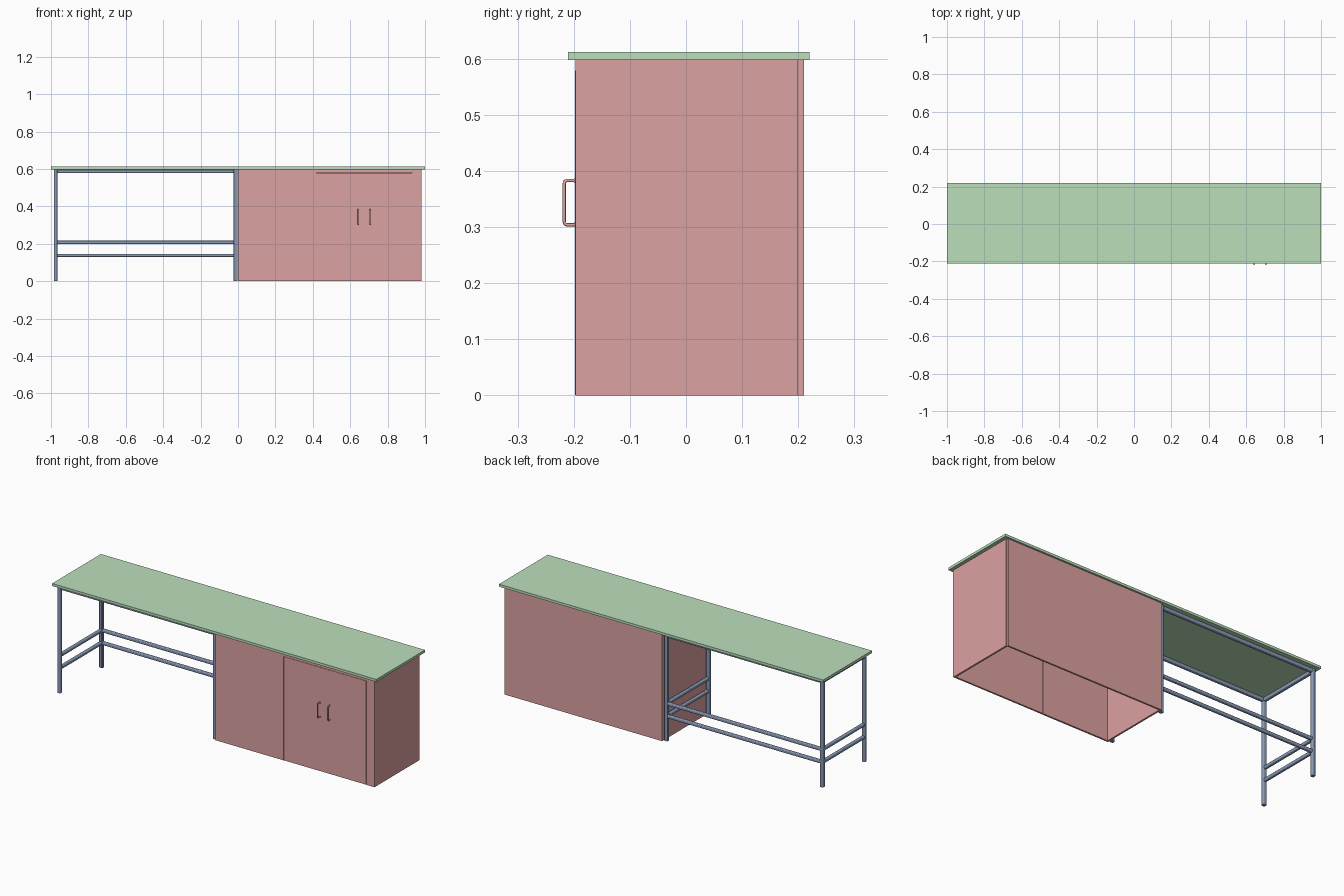
import bpy, bmesh
from mathutils import Vector

if "Cube" in bpy.data.objects:
    bpy.data.objects.remove(bpy.data.objects["Cube"])


def material(name, rgb):
    m = bpy.data.materials.new(name)
    m.diffuse_color = (*rgb, 1)
    m.use_nodes = True
    m.node_tree.nodes["Principled BSDF"].inputs["Base Color"].default_value = m.diffuse_color
    return m


GREEN = material("worktop_green", (0.50, 0.74, 0.50))
RED = material("cabinet_red", (0.72, 0.36, 0.36))
BLUE = material("frame_blue", (0.25, 0.32, 0.46))


def box(name, lo, hi, mat, bevel=0.0):
    lo, hi = Vector(lo), Vector(hi)
    bm = bmesh.new()
    bmesh.ops.create_cube(bm, size=1)
    for v in bm.verts:
        v.co = (lo + hi) / 2 + Vector(c * s for c, s in zip(v.co, hi - lo))
    if bevel:
        # round only the edges running along the tube
        axis = max(range(3), key=lambda i: (hi - lo)[i])
        long_edges = [e for e in bm.edges
                      if abs((e.verts[0].co - e.verts[1].co)[axis]) > 1e-6]
        bmesh.ops.bevel(bm, geom=long_edges, offset=bevel, segments=3,
                        profile=0.5, affect='EDGES')
    me = bpy.data.meshes.new(name)
    bm.to_mesh(me)
    bm.free()
    me.materials.append(mat)
    ob = bpy.data.objects.new(name, me)
    bpy.context.collection.objects.link(ob)
    return ob


# worktop
box("worktop", (-1, -0.21, 0.598), (1, 0.22, 0.612), GREEN)

# tube frame: legs
T = 0.010
B = 0.005
XS = {"left": -0.974, "middle": -0.013}
YS = {"front": -0.180, "back": 0.189}
for xn, x in XS.items():
    for yn, y in YS.items():
        box(f"{xn}_{yn}_leg", (x - T, y - T, 0), (x + T, y + T, 0.598), BLUE, B)

# tube frame: top ring and the two lower rail levels (front stays open)
for level, z in (("top", 0.588), ("upper", 0.207), ("lower", 0.137)):
    h = T if level == "top" else 0.009
    for xn, x in XS.items():
        box(f"{xn}_{level}_side_rail", (x - h, YS["front"] + T, z - h),
            (x + h, YS["back"] - T, z + h), BLUE, B)
    for yn, y in YS.items():
        if yn == "back" or level == "top":
            box(f"{yn}_{level}_long_rail", (XS["left"] + T, y - h, z - h),
                (XS["middle"] - T, y + h, z + h), BLUE, B)

# cabinet carcass, open underneath
W = 0.010
F = -0.197
H = 0.598
box("cabinet_left_side", (0, F + W, 0), (W, 0.20, H), RED)
box("cabinet_right_side", (0.98 - W, F + W, 0), (0.98, 0.20, H), RED)
box("cabinet_back", (0, 0.20, 0), (0.972, 0.21, H), RED)

# cabinet front: fixed panel, end stile, rail above the door, door
box("front_panel", (0, F, 0), (0.42, F + W, H), RED)
box("front_stile", (0.93, F, 0), (0.98, F + W, H), RED)
box("front_top_rail", (0.42, F, 0.58), (0.93, F + W, H), RED)
box("cabinet_door", (0.421, F - 0.0005, 0.001), (0.929, F + W - 0.001, 0.579), RED)

# pull handles: bent round bar with small feet
for side, x in (("left", 0.642), ("right", 0.706)):
    half = [(F, 0.304), (-0.212, 0.304), (-0.2158, 0.3055), (-0.217, 0.310)]
    path = half + [(y, 0.687 - z) for y, z in reversed(half)]
    cu = bpy.data.curves.new("handle_path", 'CURVE')
    cu.dimensions = '3D'
    cu.bevel_depth = 0.003
    cu.bevel_resolution = 2
    cu.use_fill_caps = True
    sp = cu.splines.new('POLY')
    sp.points.add(len(path) - 1)
    for p, (y, z) in zip(sp.points, path):
        p.co = (x, y, z, 1)
    tmp = bpy.data.objects.new("handle_path", cu)
    me = bpy.data.meshes.new_from_object(tmp)
    bpy.data.objects.remove(tmp)
    me.materials.clear()
    me.materials.append(RED)
    me.shade_smooth()
    ob = bpy.data.objects.new(f"{side}_handle", me)
    bpy.context.collection.objects.link(ob)
    for end, z in (("lower", 0.304), ("upper", 0.383)):
        box(f"{side}_handle_{end}_foot", (x - 0.004, F - 0.003, z - 0.004),
            (x + 0.004, F, z + 0.004), RED)
